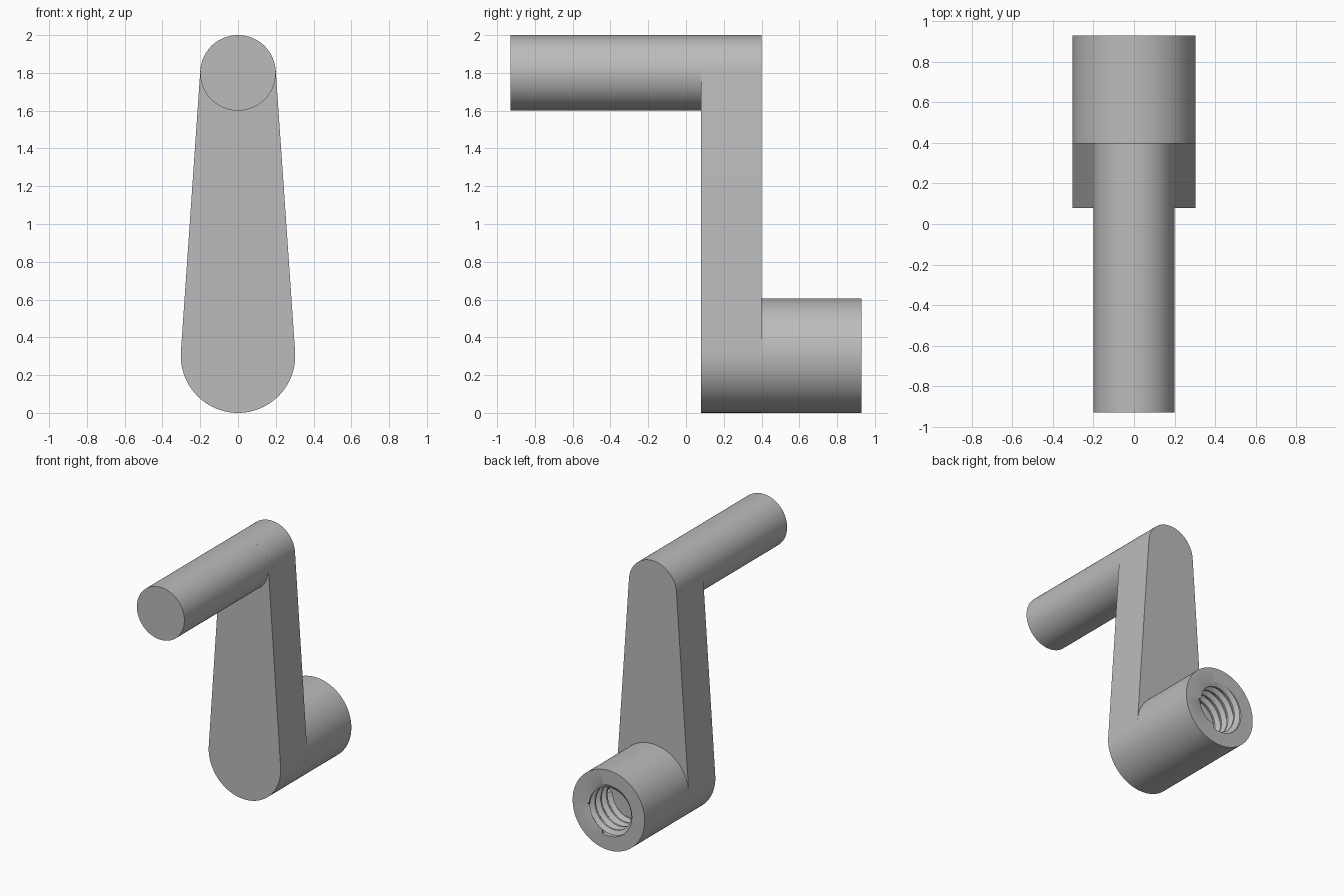
import bpy, bmesh
from math import sin, cos, asin, pi, tau

old = bpy.data.objects.get("Cube")
if old:
    bpy.data.objects.remove(old)

SEG = 96
HUB_R, GRIP_R = 0.303, 0.2            # hub and grip radii
HUB_Z, GRIP_Z = HUB_R, 2 - GRIP_R     # axis heights
FRONT, ARM_FRONT, ARM_BACK, BACK = -0.93, 0.08, 0.4, 0.93

steel = bpy.data.materials.new("light grey")
steel.use_nodes = True
grey = (0.5, 0.5, 0.5, 1)
steel.diffuse_color = grey
steel.node_tree.nodes["Principled BSDF"].inputs["Base Color"].default_value = grey


def arc(radius, z, start, end, n):
    """Points (x, z) along an arc, both ends included."""
    return [(radius * cos(start + (end - start) * i / n),
             z + radius * sin(start + (end - start) * i / n)) for i in range(n + 1)]


def circle(radius, z):
    return arc(radius, z, 0, tau, SEG)[:-1]


def ring(bm, points, y):
    return [bm.verts.new((x, y, z)) for x, z in points]


def bridge(bm, a, b):
    for i in range(len(a)):
        j = (i + 1) % len(a)
        bm.faces.new((a[i], a[j], b[j], b[i]))


def finish(bm, name):
    bmesh.ops.remove_doubles(bm, verts=bm.verts, dist=1e-5)
    bmesh.ops.recalc_face_normals(bm, faces=bm.faces)
    mesh = bpy.data.meshes.new(name)
    bm.to_mesh(mesh)
    bm.free()
    mesh.materials.append(steel)
    obj = bpy.data.objects.new(name, mesh)
    bpy.context.collection.objects.link(obj)
    bpy.ops.object.select_all(action="DESELECT")
    obj.select_set(True)
    bpy.context.view_layer.objects.active = obj
    bpy.ops.object.shade_smooth_by_angle(angle=pi / 7)


# Arm: two circles joined by their outer tangents
tilt = asin((HUB_R - GRIP_R) / (GRIP_Z - HUB_Z))
outline = (arc(GRIP_R, GRIP_Z, tilt, pi - tilt, SEG // 2)
           + arc(HUB_R, HUB_Z, pi - tilt, tau + tilt, SEG // 2))
bm = bmesh.new()
front, back = ring(bm, outline, ARM_FRONT), ring(bm, outline, ARM_BACK)
bridge(bm, front, back)
bm.faces.new(front)
bm.faces.new(back)
finish(bm, "crank_arm")

# Grip: cylinder open where it meets the arm
bm = bmesh.new()
tip = ring(bm, circle(GRIP_R, GRIP_Z), FRONT)
bridge(bm, tip, ring(bm, circle(GRIP_R, GRIP_Z), ARM_FRONT))
bm.faces.new(tip)
finish(bm, "grip")

# Hub: cylinder with a blind bore cut by a helical thread
MAJOR, MINOR, PITCH, DEPTH = 0.195, 0.165, 0.07, 0.28
PROFILE = ((0.0, MINOR), (0.2, MINOR), (0.5, MAJOR), (0.7, MAJOR))
bm = bmesh.new()
base = ring(bm, circle(HUB_R, HUB_Z), ARM_BACK)
rim = ring(bm, circle(HUB_R, HUB_Z), BACK)
mouth = ring(bm, circle(MAJOR, HUB_Z), BACK)
bridge(bm, base, rim)
bridge(bm, rim, mouth)

rows = []
for turn in range(-1, round(DEPTH / PITCH) + 1):
    for offset, radius in PROFILE:
        row = []
        for i in range(SEG + 1):
            t = tau * i / SEG
            d = PITCH * (turn + offset + i / SEG)
            r = radius if 0 < d < DEPTH else MAJOR
            d = min(max(d, 0), DEPTH)
            row.append(bm.verts.new((r * cos(t), BACK - d, HUB_Z + r * sin(t))))
        rows.append(row)
for a, b in zip(rows, rows[1:]):
    for i in range(SEG):
        bm.faces.new((a[i], a[i + 1], b[i + 1], b[i]))
bm.faces.new(ring(bm, circle(MAJOR, HUB_Z), BACK - DEPTH))
bmesh.ops.remove_doubles(bm, verts=bm.verts, dist=1e-5)
bmesh.ops.dissolve_degenerate(bm, edges=bm.edges, dist=1e-5)
finish(bm, "threaded_hub")
